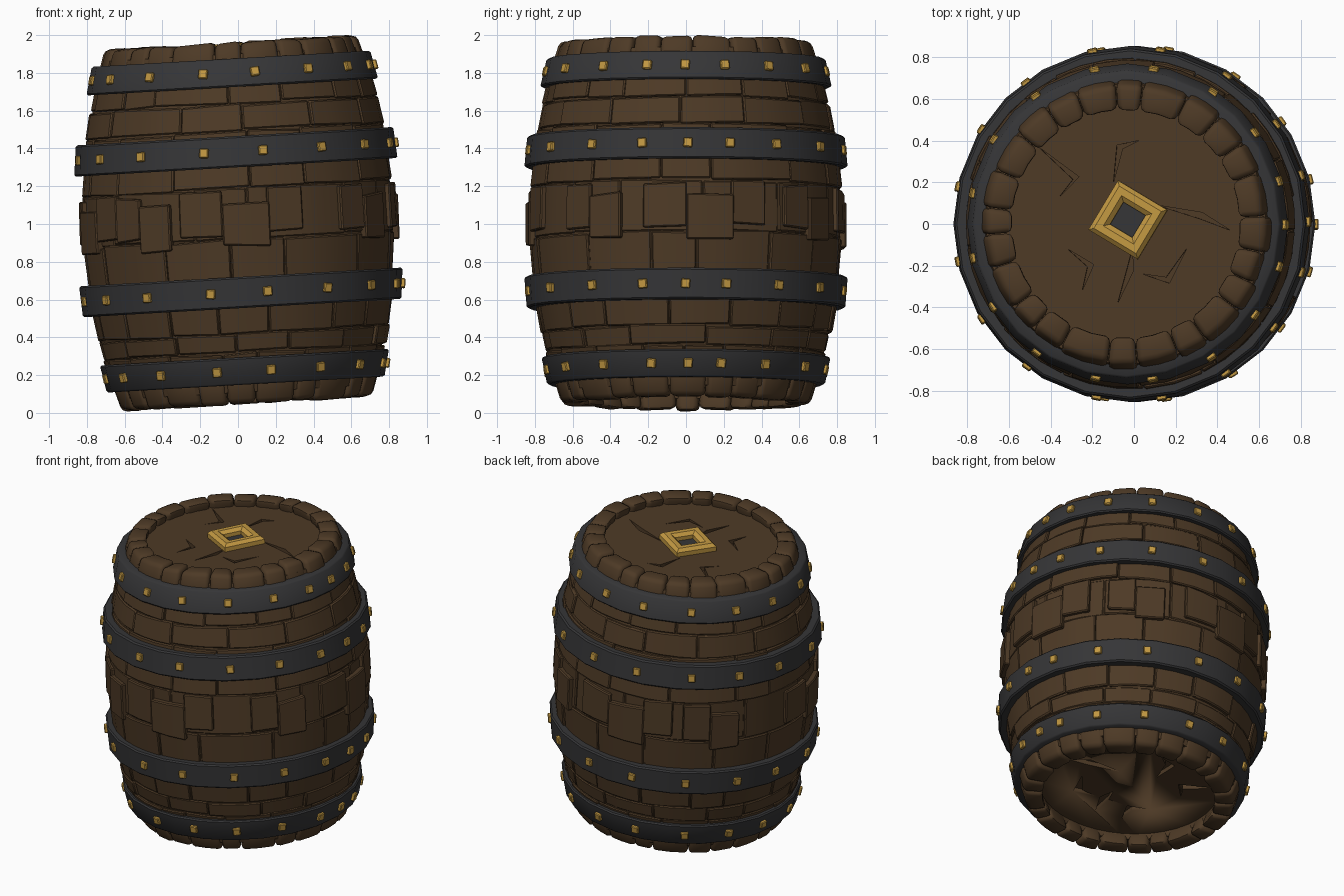
import bpy, bmesh, math, random
from mathutils import Matrix, Vector

if "Cube" in bpy.data.objects:
    bpy.data.objects.remove(bpy.data.objects["Cube"])

random.seed(7)
H = 1.91
# The barrel leans: upper part drifts to -x, right side sits higher
LEAN = Matrix(((1, 0, -0.045, 0.045), (0, 1, 0, 0), (0.058, 0, 1, 0.05), (0, 0, 0, 1)))


def material(name, rgb):
    m = bpy.data.materials.new(name)
    m.diffuse_color = (*rgb, 1)
    m.use_nodes = True
    m.node_tree.nodes["Principled BSDF"].inputs["Base Color"].default_value = m.diffuse_color
    return m


WOOD = material("dark_wood", (0.075, 0.042, 0.019))
IRON = material("dark_iron", (0.036, 0.036, 0.038))
BRASS = material("brass", (0.55, 0.32, 0.055))


def radius(z):
    t = (z - H / 2) / (H / 2)
    return 0.825 - 0.16 * t * t


def polar(a, r, z):
    return Vector((r * math.cos(a), r * math.sin(a), z))


def finish(bm, name, mat, bevel=0.0, segments=1, angle=35, lean=True):
    bmesh.ops.recalc_face_normals(bm, faces=bm.faces)
    if bevel:
        sharp = [e for e in bm.edges if e.is_manifold and e.calc_face_angle(0) > math.radians(50)]
        bmesh.ops.bevel(bm, geom=sharp, offset=bevel, segments=segments, affect='EDGES', profile=0.5)
    me = bpy.data.meshes.new(name)
    bm.to_mesh(me)
    bm.free()
    if lean:
        me.transform(LEAN)
    me.materials.append(mat)
    ob = bpy.data.objects.new(name, me)
    bpy.context.collection.objects.link(ob)
    bpy.ops.object.select_all(action='DESELECT')
    bpy.context.view_layer.objects.active = ob
    ob.select_set(True)
    bpy.ops.object.shade_smooth_by_angle(angle=math.radians(angle))
    return ob


def lathe(bm, profile, n, closed=True):
    rings = [[bm.verts.new(polar(2 * math.pi * i / n, r, z)) for r, z in profile] for i in range(n)]
    m = len(profile)
    for i in range(n):
        a, b = rings[i], rings[(i + 1) % n]
        for j in range(m if closed else m - 1):
            bm.faces.new((a[j], b[j], b[(j + 1) % m], a[(j + 1) % m]))


def curved_block(bm, a0, a1, z0, z1, depth, lift, wobble=0.006):
    """Plank wrapped on the barrel surface."""
    n = max(1, round((a1 - a0) / 0.16))
    d = [random.uniform(-wobble, wobble) for _ in range(4)]
    cols = []
    for i in range(n + 1):
        f = i / n
        a = a0 + (a1 - a0) * f
        lo, hi = z0 + d[0] * (1 - f) + d[1] * f, z1 + d[2] * (1 - f) + d[3] * f
        cols.append([bm.verts.new(polar(a, radius(z) + o, z))
                     for z, o in ((lo, -depth), (lo, lift), (hi, lift), (hi, -depth))])
    for p, q in zip(cols, cols[1:]):
        for j in range(4):
            bm.faces.new((p[j], q[j], q[(j + 1) % 4], p[(j + 1) % 4]))
    bm.faces.new(cols[0])
    bm.faces.new(cols[-1][::-1])


def ring_of_blocks(bm, count, z0, z1, depth, lift_range, wobble=0.008):
    start = random.uniform(0, 1)
    cuts = [start + 2 * math.pi * (i + random.uniform(-0.2, 0.2)) / count for i in range(count)]
    cuts.append(cuts[0] + 2 * math.pi)
    for a0, a1 in zip(cuts, cuts[1:]):
        curved_block(bm, a0 + 0.003, a1 - 0.003, z0, z1, depth, random.uniform(*lift_range), wobble)


# Barrel core
bm = bmesh.new()
zs = [0.06 + (H - 0.12) * i / 14 for i in range(15)]
lathe(bm, [(radius(z) - 0.012, z) for z in zs] + [(0.57, zs[-1]), (0.57, zs[0])], 40)
finish(bm, "barrel_core", WOOD)

# Rows of short staves
bm = bmesh.new()
for z0, z1, count in ((0.12, 0.27, 18), (0.27, 0.37, 14), (0.37, 0.52, 16), (0.52, 0.87, 14),
                      (1.14, 1.44, 14), (1.44, 1.585, 13), (1.585, 1.69, 15), (1.69, 1.79, 18)):
    ring_of_blocks(bm, count, z0 + 0.002, z1 - 0.002, 0.05, (-0.006, 0.012))
ring_of_blocks(bm, 12, 0.87, 1.14, 0.05, (-0.008, 0.0))
finish(bm, "staves", WOOD, 0.007)

# Raised repair planks round the belly, in stepped groups of three
bm = bmesh.new()
for centre in (-90, -33, 6, 55, 95, 140, 196, 236):
    c = math.radians(centre)
    for a0, a1, z0, z1, lift in ((-0.38, -0.1, 0.89, 1.12, 0.018), (-0.1, 0.2, 0.83, 1.07, 0.027),
                                 (0.19, 0.42, 0.9, 1.14, 0.02)):
        if centre in (-33, 55, 140, 236) and a0 > 0:
            continue
        k = 1.0 if centre in (-90, 6, 95, 196) else 0.75
        curved_block(bm, c + a0 * k, c + a1 * k, z0, z1, 0.04, lift, 0.012)
finish(bm, "belly_planks", WOOD, 0.007)

# Rounded rim blocks at both ends
for name, z0, z1 in (("top_rim", H - 0.13, H), ("bottom_rim", 0.0, 0.13)):
    bm = bmesh.new()
    ring_of_blocks(bm, 24, z0, z1, 0.125, (-0.008, 0.008), 0.007)
    finish(bm, name, WOOD, 0.026, 2, 50)

# End boards with jagged cracks
CRACKS = (((-0.42, 0.37), (-0.24, 0.22), (-0.32, 0.13)),
          ((-0.06, 0.2), (-0.03, 0.37), (0.06, 0.4)),
          ((0.15, 0.09), (0.36, 0.04), (0.5, -0.03)),
          ((-0.28, -0.12), (-0.17, -0.2), (-0.21, -0.32)),
          ((0.03, -0.12), (0.02, -0.22), (-0.04, -0.38)),
          ((0.08, -0.24), (0.2, -0.27), (0.29, -0.12)))


def end_board(name, z0, z1, crack_z, crack_width):
    bm = bmesh.new()
    lathe(bm, [(0.6, z0), (0.6, z1)], 40, False)
    bmesh.ops.holes_fill(bm, edges=bm.edges)
    board = finish(bm, name, WOOD)
    bm = bmesh.new()
    for pts in CRACKS:
        p = [Vector((x, y, 0)) for x, y in pts]
        side = (p[2] - p[0]).orthogonal()
        side = Vector((-(p[2] - p[0]).y, (p[2] - p[0]).x, 0)).normalized() * crack_width
        outline = [p[0], p[1] + side, p[2], p[1] - side]
        lo = [bm.verts.new((v.x, v.y, crack_z - 0.03)) for v in outline]
        hi = [bm.verts.new((v.x, v.y, crack_z + 0.03)) for v in outline]
        # split each crack into two wedges so bent outlines stay clean
        bm.faces.new(hi)
        bm.faces.new(lo[::-1])
        for i in range(4):
            j = (i + 1) % 4
            bm.faces.new((lo[i], lo[j], hi[j], hi[i]))
    cutter = finish(bm, name + "_crack_cutter", WOOD)
    mod = board.modifiers.new("cracks", 'BOOLEAN')
    mod.operation, mod.solver, mod.object = 'DIFFERENCE', 'EXACT', cutter
    bpy.context.view_layer.objects.active = board
    bpy.ops.object.modifier_apply(modifier=mod.name)
    bpy.data.objects.remove(cutter)


end_board("top_board", H - 0.13, H - 0.055, H - 0.055, 0.016)
end_board("bottom_board", 0.1, 0.17, 0.1, 0.03)

# Iron hoops: (low z, high z, low radius, high radius)
HOOPS = ((0.10, 0.245, 0.735, 0.765), (0.505, 0.67, 0.843, 0.856),
         (1.25, 1.415, 0.856, 0.84), (1.675, 1.825, 0.772, 0.737))
bm = bmesh.new()
for z0, z1, r0, r1 in HOOPS:
    lathe(bm, [(r0, z0), (r1, z1), (r1 - 0.09, z1), (r0 - 0.09, z0)], 24)
finish(bm, "hoops", IRON, 0.009, 1, 40)

# Brass rivets, mirrored front to back
half = [15, 35, 57, 80, 102, 126, 148, 168]
angles = [0] + half + [-a for a in half]
bm = bmesh.new()
for z0, z1, r0, r1 in HOOPS:
    for deg in angles:
        a = math.radians(deg + random.uniform(-1, 1))
        # follow the flat hoop sides
        step = math.pi / 12
        off = (a % step) - step / 2
        r = (r0 + r1) / 2 * math.cos(step / 2) / math.cos(off)
        tilt = math.atan2(r1 - r0, z1 - z0)
        m = (Matrix.Translation(polar(a, r, (z0 + z1) / 2)) @ Matrix.Rotation(a, 4, 'Z')
             @ Matrix.Rotation(tilt, 4, 'Y') @ Matrix.Rotation(random.uniform(-0.1, 0.1), 4, 'X')
             @ Matrix.Diagonal((0.036, 0.048, 0.05, 1)))
        bmesh.ops.create_cube(bm, size=1, matrix=m)
finish(bm, "rivets", BRASS, 0.005)

# Square brass bung frame on the lid
bm = bmesh.new()
s = math.sqrt(2)
top = H - 0.055
lathe(bm, [(0.138 * s, top - 0.02), (0.138 * s, top + 0.03), (0.118 * s, top + 0.05),
           (0.085 * s, top + 0.05), (0.062 * s, top + 0.03), (0.062 * s, top - 0.02)], 4)
place = Matrix.Translation((0.01, 0.02, 0)) @ Matrix.Rotation(math.radians(45 - 31), 4, 'Z')
bm.transform(place)
finish(bm, "bung_frame", BRASS)

# Iron plate inside the frame
bm = bmesh.new()
lathe(bm, [(0.07 * s, top - 0.004), (0.07 * s, top + 0.004)], 4, False)
bmesh.ops.holes_fill(bm, edges=bm.edges)
bm.transform(place)
finish(bm, "bung_plate", IRON)
